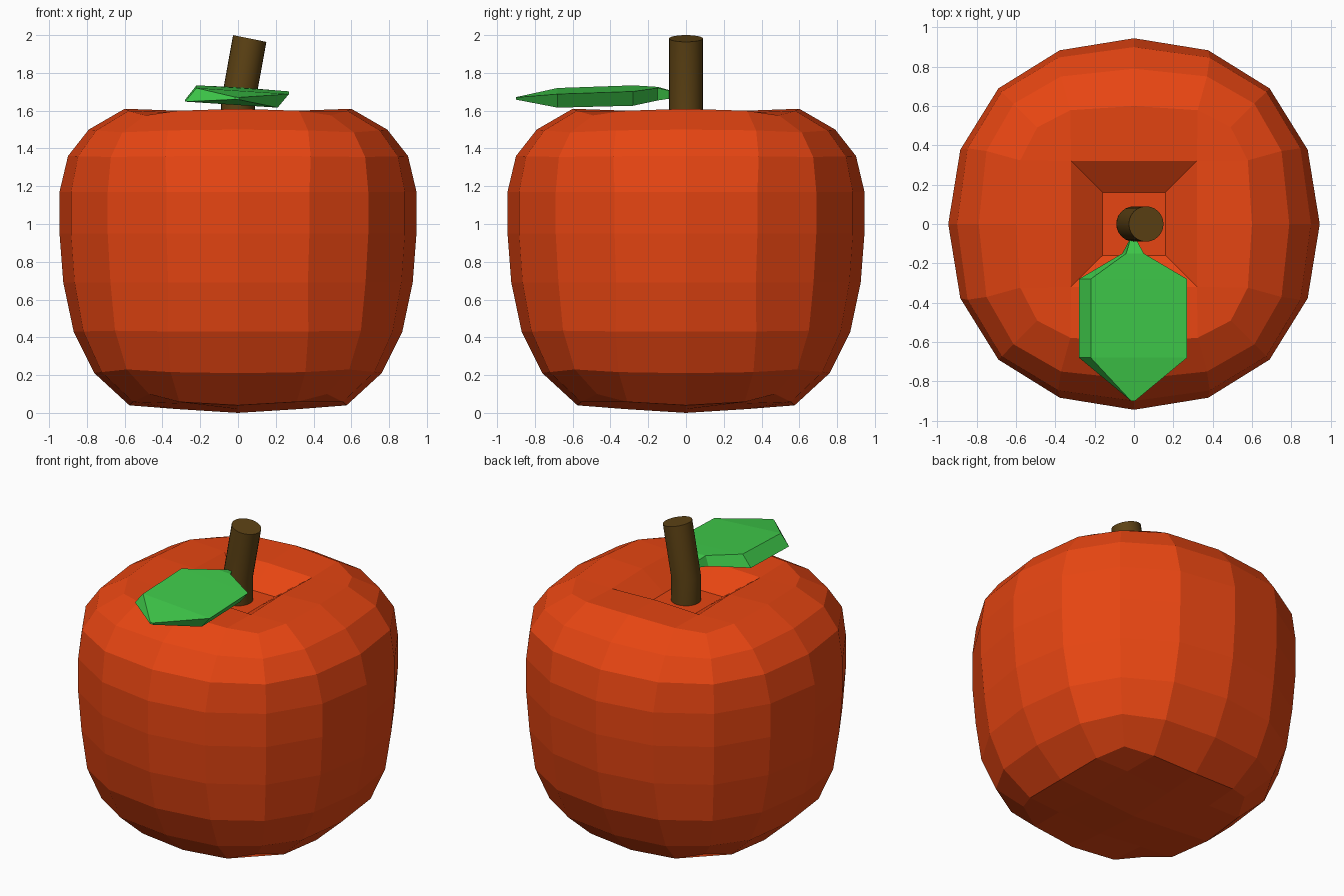
import bpy, bmesh, math
from mathutils import Vector

if "Cube" in bpy.data.objects:
    bpy.data.objects.remove(bpy.data.objects["Cube"])


def finish(name, bm, color):
    bmesh.ops.recalc_face_normals(bm, faces=bm.faces)
    mesh = bpy.data.meshes.new(name)
    bm.to_mesh(mesh)
    bm.free()
    ob = bpy.data.objects.new(name, mesh)
    bpy.context.collection.objects.link(ob)
    mat = bpy.data.materials.new(name + "_color")
    mat.diffuse_color = (*color, 1)
    mat.use_nodes = True
    mat.node_tree.nodes["Principled BSDF"].inputs["Base Color"].default_value = mat.diffuse_color
    mesh.materials.append(mat)
    return ob


# Fruit body: box grid (4 x 4 x 8 cells) rounded level by level
# each level: radius at side middle, z there, z at corner, squareness
LEVELS = [(0.575, 0.04, 0.10, 1.0), (0.76, 0.21, 0.23, 0.5), (0.87, 0.43, 0.435, 0.2),
          (0.925, 0.69, 0.69, 0), (0.945, 0.95, 0.95, 0), (0.945, 1.17, 1.17, 0),
          (0.90, 1.36, 1.355, 0.2), (0.79, 1.50, 1.485, 0.5), (0.60, 1.61, 1.575, 1.0)]


def body_point(i, j, k):
    if max(abs(i), abs(j)) < 2:               # inside the top or bottom cap
        n = abs(i) + abs(j)
        z = (0.0, 0.02, 0.05)[n] if k == 0 else (1.60, 1.60, 1.59)[n]
        return Vector((0.32 * i, 0.32 * j, z))
    r, zm, zc, s = LEVELS[k]
    low = min(abs(i), abs(j))                 # 0 middle, 1 between, 2 corner
    major = r * (1, 0.935 + 0.03 * s, 0.73 + 0.09 * s)[low]
    minor = r * (0, 0.40 + 0.14 * s, 0.73 + 0.09 * s)[low]
    z = zm + (zc - zm) * (0, 0.3, 1)[low]
    x = major if abs(i) == 2 else minor
    y = major if abs(j) == 2 else minor
    return Vector((math.copysign(x, i) if i else 0, math.copysign(y, j) if j else 0, z))


bm = bmesh.new()
grid = {}


def v(i, j, k):
    if (i, j, k) not in grid:
        grid[i, j, k] = bm.verts.new(body_point(i, j, k))
    return grid[i, j, k]


edge = ([(i, -2) for i in range(-2, 2)] + [(2, j) for j in range(-2, 2)]
        + [(i, 2) for i in range(2, -2, -1)] + [(-2, j) for j in range(2, -2, -1)])
for k in range(8):
    for a, b in zip(edge, edge[1:] + edge[:1]):
        bm.faces.new((v(*a, k), v(*b, k), v(*b, k + 1), v(*a, k + 1)))
pit = []
for k in (0, 8):
    for i in range(-2, 2):
        for j in range(-2, 2):
            f = bm.faces.new((v(i, j, k), v(i + 1, j, k), v(i + 1, j + 1, k), v(i, j + 1, k)))
            if k == 8 and i in (-1, 0) and j in (-1, 0):
                pit.append(f)
# Sunken square hollow around the stem
bmesh.ops.recalc_face_normals(bm, faces=bm.faces)
bmesh.ops.inset_region(bm, faces=pit, thickness=0.16)
for p in {p for f in pit for p in f.verts}:
    p.co.z = 1.48
    p.co.x = round(p.co.x / 0.16) * 0.16
    p.co.y = round(p.co.y / 0.16) * 0.16
finish("fruit_body", bm, (0.8, 0.06, 0.006))

# Stem: upright base, then a lean to the right
bm = bmesh.new()
N, R = 24, 0.09
rings = []
for cx, cz, lean in ((0, 1.45, 0), (0, 1.64, 0.1), (0.062, 1.982, 0.2)):
    rings.append([bm.verts.new((cx + R * math.cos(t) * math.cos(lean), R * math.sin(t),
                                cz - R * math.cos(t) * math.sin(lean)))
                  for t in (2 * math.pi * n / N for n in range(N))])
for lo, hi in zip(rings, rings[1:]):
    for n in range(N):
        m = (n + 1) % N
        bm.faces.new((lo[n], lo[m], hi[m], hi[n]))
bm.faces.new(rings[0])
bm.faces.new(rings[-1])
stem = finish("stem", bm, (0.11, 0.055, 0.007))
bpy.context.view_layer.objects.active = stem
stem.select_set(True)
bpy.ops.object.shade_smooth_by_angle(angle=math.radians(40))

# Leaf: tilted slab pinched to an edge at both tips
bm = bmesh.new()
# y, half width, mid height, half thickness, sideways shear
SECTIONS = [(-0.90, 0.01, 1.665, 0.006, 0.0), (-0.68, 0.245, 1.668, 0.036, 0.03),
            (-0.28, 0.245, 1.68, 0.038, 0.03), (-0.15, 0.045, 1.69, 0.033, 0.01),
            (-0.07, 0.012, 1.685, 0.018, 0.0)]
rings = []
for y, w, z, h, s in SECTIONS:
    rings.append([bm.verts.new((sx * w + sz * s - 0.005, y, z - 0.065 * sx * w + sz * h))
                  for sx, sz in ((-1, -1), (1, -1), (1, 1), (-1, 1))])
for a, b in zip(rings, rings[1:]):
    for n in range(4):
        m = (n + 1) % 4
        bm.faces.new((a[n], a[m], b[m], b[n]))
bm.faces.new(rings[0])
bm.faces.new(rings[-1])
finish("leaf", bm, (0.05, 0.6, 0.07))
